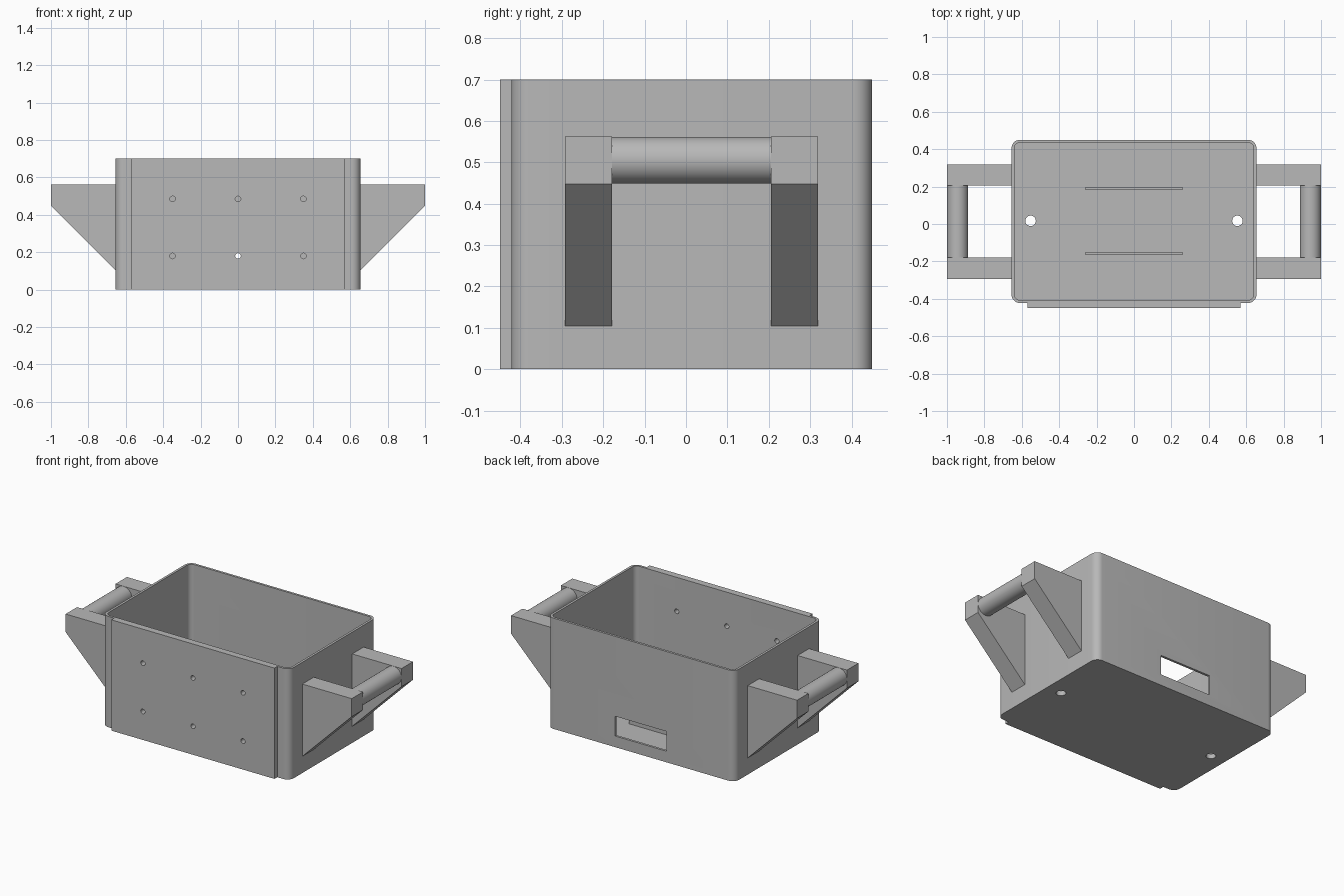
import bpy, bmesh, math
from mathutils import Vector

cube = bpy.data.objects.get("Cube")
if cube:
    bpy.data.objects.remove(cube, do_unlink=True)

grey = bpy.data.materials.new("plain grey")
grey.use_nodes = True
colour = (0.48, 0.48, 0.48, 1)
grey.diffuse_color = colour
grey.node_tree.nodes["Principled BSDF"].inputs["Base Color"].default_value = colour


def prism(name, profile, offset, depth):
    """Extrude a closed profile of 3D points along the depth vector."""
    bm = bmesh.new()
    base = bm.faces.new([bm.verts.new(Vector(p) + Vector(offset)) for p in profile])
    ext = bmesh.ops.extrude_face_region(bm, geom=[base])
    verts = [g for g in ext["geom"] if isinstance(g, bmesh.types.BMVert)]
    bmesh.ops.translate(bm, verts=verts, vec=depth)
    bmesh.ops.recalc_face_normals(bm, faces=bm.faces[:])
    mesh = bpy.data.meshes.new(name)
    bm.to_mesh(mesh)
    bm.free()
    mesh.materials.append(grey)
    obj = bpy.data.objects.new(name, mesh)
    bpy.context.collection.objects.link(obj)
    return obj


def block(name, x, y, z):
    corners = [(x[0], y[0], z[0]), (x[1], y[0], z[0]), (x[1], y[1], z[0]), (x[0], y[1], z[0])]
    return prism(name, corners, (0, 0, 0), (0, 0, z[1] - z[0]))


def rounded_block(name, hx, y, z, radius, steps=8):
    points = []
    centres = [(hx - radius, y[1] - radius), (radius - hx, y[1] - radius),
               (radius - hx, y[0] + radius), (hx - radius, y[0] + radius)]
    for k, (cx, cy) in enumerate(centres):
        for i in range(steps + 1):
            a = (k + i / steps) * math.pi / 2
            points.append((cx + radius * math.cos(a), cy + radius * math.sin(a), z[0]))
    return prism(name, points, (0, 0, 0), (0, 0, z[1] - z[0]))


def rod(name, start, length, radius, axis, sides=32):
    """Cylinder along y or z."""
    profile = []
    for i in range(sides):
        a = 2 * math.pi * i / sides
        u, v = radius * math.cos(a), radius * math.sin(a)
        profile.append((u, 0, v) if axis == "y" else (u, v, 0))
    return prism(name, profile, start, (0, length, 0) if axis == "y" else (0, 0, length))


def cut(target, cutters):
    """Subtract the cutters, bake the result and discard the cutters."""
    for c in cutters:
        mod = target.modifiers.new("cut", "BOOLEAN")
        mod.operation, mod.solver, mod.object = "DIFFERENCE", "EXACT", c
    bpy.context.view_layer.update()
    baked = bpy.data.meshes.new_from_object(
        target.evaluated_get(bpy.context.evaluated_depsgraph_get()))
    target.modifiers.clear()
    target.data = baked


parts = []
WALL, FLOOR, TOP = 0.015, 0.03, 0.70
HALF_X, BACK, FRONT, PLATE = 0.655, 0.45, -0.422, -0.45

# Open box with rounded corners, and the plate on its front
box = rounded_block("box", HALF_X, (FRONT, BACK), (0, TOP), 0.045)
plate = block("front_plate", (-0.57, 0.57), (PLATE, FRONT), (0, TOP))
parts += [box, plate]

# Cavity, back window, screw holes and drain holes
cavity = rounded_block("cavity_cutter", HALF_X - WALL, (FRONT + WALL, BACK - WALL),
                       (FLOOR, TOP + 0.1), 0.03)
window = block("window_cutter", (-0.18, 0.18), (0.4, 0.5), (0.07, 0.195))
screws = [rod("screw_cutter", (x, -0.5, z), 0.15, 0.015, "y", 20)
          for x in (-0.35, 0, 0.35) for z in (0.18, 0.485)]
drains = [rod("drain_cutter", (x, 0.017, -0.05), 0.15, 0.028, "z")
          for x in (-0.553, 0.553)]
cut(box, [cavity, window] + screws + drains)
cut(plate, screws)
for c in [cavity, window] + screws + drains:
    bpy.data.objects.remove(c, do_unlink=True)

# Low ribs on the box floor
for label, y in (("front", -0.158), ("back", 0.19)):
    parts.append(block(label + "_floor_rib", (-0.26, 0.26), (y - 0.008, y + 0.008),
                       (FLOOR - 0.005, 0.055)))

# Handles: two tapered brackets and a round grip on each side
for side, s in (("left", 1), ("right", -1)):
    outline = [(s * HALF_X, 0, 0.105), (s, 0, 0.448), (s, 0, 0.562), (s * HALF_X, 0, 0.562)]
    for label, y in (("front", -0.293), ("back", 0.205)):
        parts.append(prism(f"{side}_{label}_bracket", outline, (0, y, 0), (0, 0.114, 0)))
    parts.append(rod(f"{side}_grip", (s * 0.943, -0.185, 0.505), 0.395, 0.0565, "y", 48))

# Smooth the round surfaces and keep the edges sharp
bpy.ops.object.select_all(action="DESELECT")
for p in parts:
    p.select_set(True)
bpy.context.view_layer.objects.active = box
bpy.ops.object.shade_smooth_by_angle(angle=math.radians(30))
